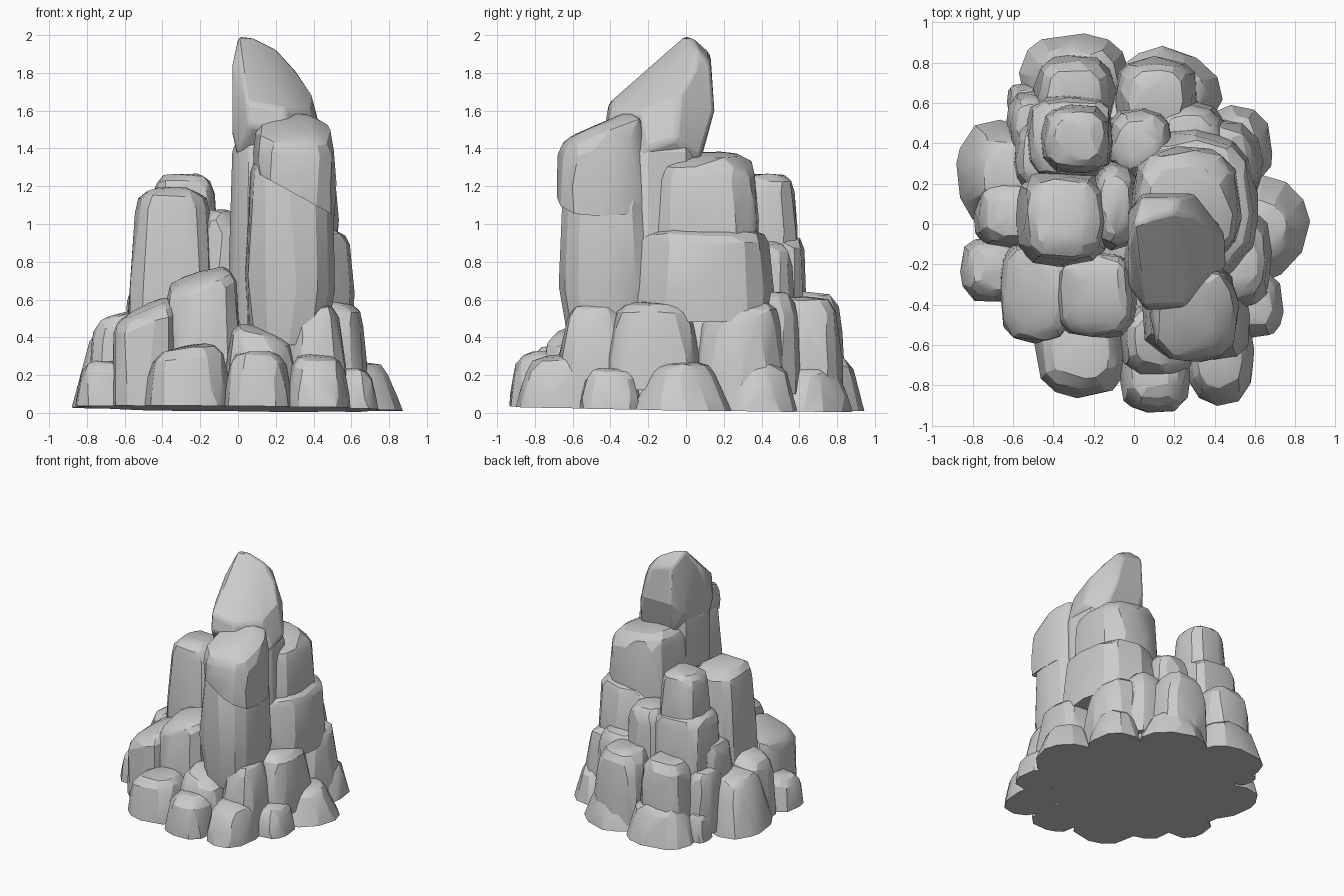
import bpy, bmesh, math, random

cube = bpy.data.objects.get("Cube")
if cube:
    bpy.data.objects.remove(cube, do_unlink=True)

stone = bpy.data.materials.new("grey stone")
stone.use_nodes = True
colour = (0.6, 0.6, 0.6, 1)
stone.diffuse_color = colour
stone.node_tree.nodes["Principled BSDF"].inputs["Base Color"].default_value = colour
stone.node_tree.nodes["Principled BSDF"].inputs["Roughness"].default_value = 0.9

rng = random.Random(7)
parts = []
SIDES = 12


def ground(x, y):
    """Slightly tilted plane on which every foot boulder is cut flat."""
    return max(0, 0.022 - 0.012 * x - 0.016 * y)


def hull(name, points):
    """Closed faceted stone wrapped around the points."""
    bm = bmesh.new()
    for p in points:
        bm.verts.new(p)
    result = bmesh.ops.convex_hull(bm, input=bm.verts[:])
    loose = {g for g in result["geom_interior"] + result["geom_unused"]
             if isinstance(g, bmesh.types.BMVert)}
    bmesh.ops.delete(bm, geom=list(loose), context="VERTS")
    bmesh.ops.dissolve_limit(bm, angle_limit=math.radians(5),
                             verts=bm.verts[:], edges=bm.edges[:])
    bmesh.ops.recalc_face_normals(bm, faces=bm.faces[:])
    mesh = bpy.data.meshes.new(name)
    bm.to_mesh(mesh)
    bm.free()
    mesh.materials.append(stone)
    obj = bpy.data.objects.new(name, mesh)
    bpy.context.collection.objects.link(obj)
    parts.append(obj)
    return obj


def rock(name, x, y, z, top=0.9, foot=1.0, slope=(0, 0), lean=(0, 0), dip=0,
         crown=0.12, bend=0.72):
    """Domed block filling the x, y and z ranges; z from 0 sits on the ground.
    A low bend gives a square outline, 1 gives an ellipse."""
    cx, cy = sum(x) / 2, sum(y) / 2
    rx, ry = (x[1] - x[0]) / 2, (y[1] - y[0]) / 2
    low, high = z
    tall = high - low
    cap = min(crown, 0.55 * tall)
    belly = 0.45 + 0.55 * top if low == 0 else 1.0
    rings = [(low, foot), (low + 0.35 * tall, belly), (high - cap, top),
             (high - 0.4 * cap, top * 0.9), (high - 0.08 * cap, top * 0.7),
             (high, top * 0.45)]
    points = []
    for level, (h, scale) in enumerate(rings):
        t = (h - low) / tall
        for i in range(SIDES):
            a = math.tau * i / SIDES + rng.uniform(-0.14, 0.14)
            s = scale * rng.uniform(0.96, 1.02)
            c, d = math.cos(a), math.sin(a)
            dx = rx * s * math.copysign(abs(c) ** bend, c)
            dy = ry * s * math.copysign(abs(d) ** bend, d)
            px, py = cx + dx + lean[0] * t, cy + dy + lean[1] * t
            pz = h + t * (slope[0] * dx + slope[1] * dy) + (1 - t) * dip * dx
            if level == 0 and low == 0:
                pz = ground(px, py)
            elif level:
                pz += rng.uniform(-0.012, 0.008)
            points.append((px, py, pz))
    return hull(name, points)


# Hidden core that closes the underside and the gaps
rock("core_base", (-0.74, 0.62), (-0.7, 0.77), (0, 0.33), bend=0.95)
rock("core_middle", (-0.52, 0.5), (-0.4, 0.56), (0.15, 0.56), bend=0.85)

# Tall spire: slanted head over a straight shaft
crest = [(0, 0, 2), (0.08, 0.03, 1.99), (0.04, 0.13, 1.9), (0.2, 0.06, 1.93),
         (0.22, 0.13, 1.85), (0.31, 0.04, 1.81), (0.39, -0.03, 1.69), (-0.03, -0.1, 1.86)]
face = [(0, -0.29, 1.69), (0.05, -0.41, 1.64), (0.25, -0.4, 1.61), (0.38, -0.24, 1.6),
        (0.06, -0.43, 1.52), (0.25, -0.42, 1.5)]
neck = [(-0.03, -0.3, 1.48), (-0.03, 0.06, 1.5), (0.04, 0.15, 1.6), (0.3, 0.15, 1.6),
        (0.45, -0.05, 1.45), (0.46, -0.2, 1.4), (0.06, 0.08, 1.34), (0.36, 0.07, 1.34),
        (0, -0.3, 1.35), (0.42, -0.28, 1.3)]
head = hull("spire_head", crest + face + neck)
bevel = head.modifiers.new("worn edges", "BEVEL")
bevel.width = 0.02
bevel.segments = 2
bevel.limit_method = "ANGLE"
rock("spire_shaft", (-0.05, 0.46), (-0.4, 0.1), (0.4, 1.5), top=0.95)

# Front column in two stones
rock("front_column_head", (0.08, 0.52), (-0.69, -0.2), (1.16, 1.53), top=0.98,
     slope=(-0.04, 0.42), dip=-0.55, crown=0.09, bend=0.76)
rock("front_column_body", (0.02, 0.5), (-0.67, -0.15), (0.36, 1.3), top=0.92,
     foot=0.82, lean=(0.03, 0), slope=(-0.5, 0))

# Stepped stack on the left side
rock("left_stack_top", (-0.02, 0.53), (-0.21, 0.39), (0.85, 1.37), top=0.95,
     slope=(-0.1, 0), crown=0.11, bend=0.75)
rock("left_stack_middle", (0, 0.62), (-0.31, 0.48), (0.48, 0.98), top=0.93,
     crown=0.08, bend=0.9)
rock("left_stack_front", (0.3, 0.69), (-0.42, 0.08), (0.12, 0.58), top=0.87)
rock("left_stack_back", (0.22, 0.64), (0.04, 0.53), (0.05, 0.57), top=0.88,
     slope=(-0.1, 0.2), bend=0.9)
rock("left_stack_rear", (0.08, 0.46), (0.25, 0.61), (0.1, 0.64), bend=0.85)

# Two towers on the right side
rock("right_tower", (-0.58, -0.12), (-0.21, 0.27), (0.4, 1.18), top=0.88,
     foot=1.03, slope=(0, -0.1), bend=0.64)
rock("right_tower_shoulder", (-0.21, 0.02), (-0.13, 0.32), (0.4, 1.07))
rock("back_tower_top", (-0.46, -0.11), (0.25, 0.59), (0.8, 1.26), top=0.91, crown=0.09, bend=0.64)
rock("back_tower_body", (-0.54, -0.09), (0.22, 0.64), (0.4, 0.95), top=0.94, crown=0.08, bend=0.64)
rock("back_tower_side", (-0.6, -0.34), (0.15, 0.52), (0.2, 0.7))
rock("back_saddle", (-0.14, 0.2), (0.22, 0.58), (0.3, 0.9))

# Leaning slabs at the front
rock("front_slab_outer", (-0.67, -0.3), (-0.59, -0.08), (0, 0.56), top=0.96,
     slope=(0.42, 0.1), crown=0.07, bend=0.64)
rock("front_slab_inner", (-0.37, 0.03), (-0.57, -0.13), (0.1, 0.73), top=0.93,
     slope=(0.3, 0.15), lean=(-0.03, 0), crown=0.07, bend=0.62)

# Second ring of boulders
rock("boulder_front", (-0.07, 0.31), (-0.77, -0.38), (0.1, 0.44), slope=(-0.25, 0.15))
rock("boulder_front_left", (0.25, 0.58), (-0.69, -0.28), (0.05, 0.57), top=0.8, crown=0.17)
rock("boulder_back", (-0.1, 0.32), (0.43, 0.83), (0.05, 0.61), top=0.93, crown=0.2)
rock("boulder_back_right", (-0.5, -0.09), (0.43, 0.84), (0.05, 0.64), top=0.95, crown=0.2)
rock("boulder_right_rear", (-0.63, -0.38), (0.32, 0.66), (0.05, 0.54))
rock("boulder_right", (-0.8, -0.45), (-0.13, 0.23), (0, 0.52), top=0.88, slope=(0.25, 0))

# Foot boulders around the rim, widened inwards so that they pack tightly
rock("foot_front_right", (-0.5, -0.03), (-0.86, -0.38), (0, 0.35), slope=(0.15, 0),
     crown=0.15, bend=0.8)
rock("foot_front", (-0.08, 0.29), (-0.94, -0.53), (0, 0.32), crown=0.15)
rock("foot_front_left", (0.25, 0.6), (-0.9, -0.42), (0, 0.3), slope=(-0.1, 0.12),
     crown=0.15, bend=0.8)
rock("foot_left_front", (0.44, 0.74), (-0.57, -0.23), (0, 0.23))
rock("foot_left", (0.38, 0.88), (-0.28, 0.25), (0, 0.26), top=0.72, bend=1.1)
rock("foot_left_back", (0.32, 0.69), (0.16, 0.59), (0, 0.26), top=0.83, bend=0.95)
rock("foot_back_left", (-0.14, 0.44), (0.4, 0.88), (0, 0.25), top=0.82, bend=1.1)
rock("foot_back_right", (-0.57, -0.01), (0.48, 0.95), (0, 0.3), top=0.82, crown=0.15, bend=0.85)
rock("foot_back_pebble", (-0.63, -0.46), (0.51, 0.7), (0, 0.23))
rock("foot_right_back", (-0.88, -0.44), (-0.02, 0.52), (0, 0.45), top=0.81,
     lean=(0.04, 0), crown=0.17, bend=0.82)
rock("foot_right_front", (-0.86, -0.54), (-0.39, -0.06), (0, 0.27))

# Soft facets with crisp creases
bpy.ops.object.select_all(action="DESELECT")
for obj in parts:
    obj.select_set(True)
bpy.context.view_layer.objects.active = parts[0]
bpy.ops.object.shade_smooth_by_angle(angle=math.radians(20))
